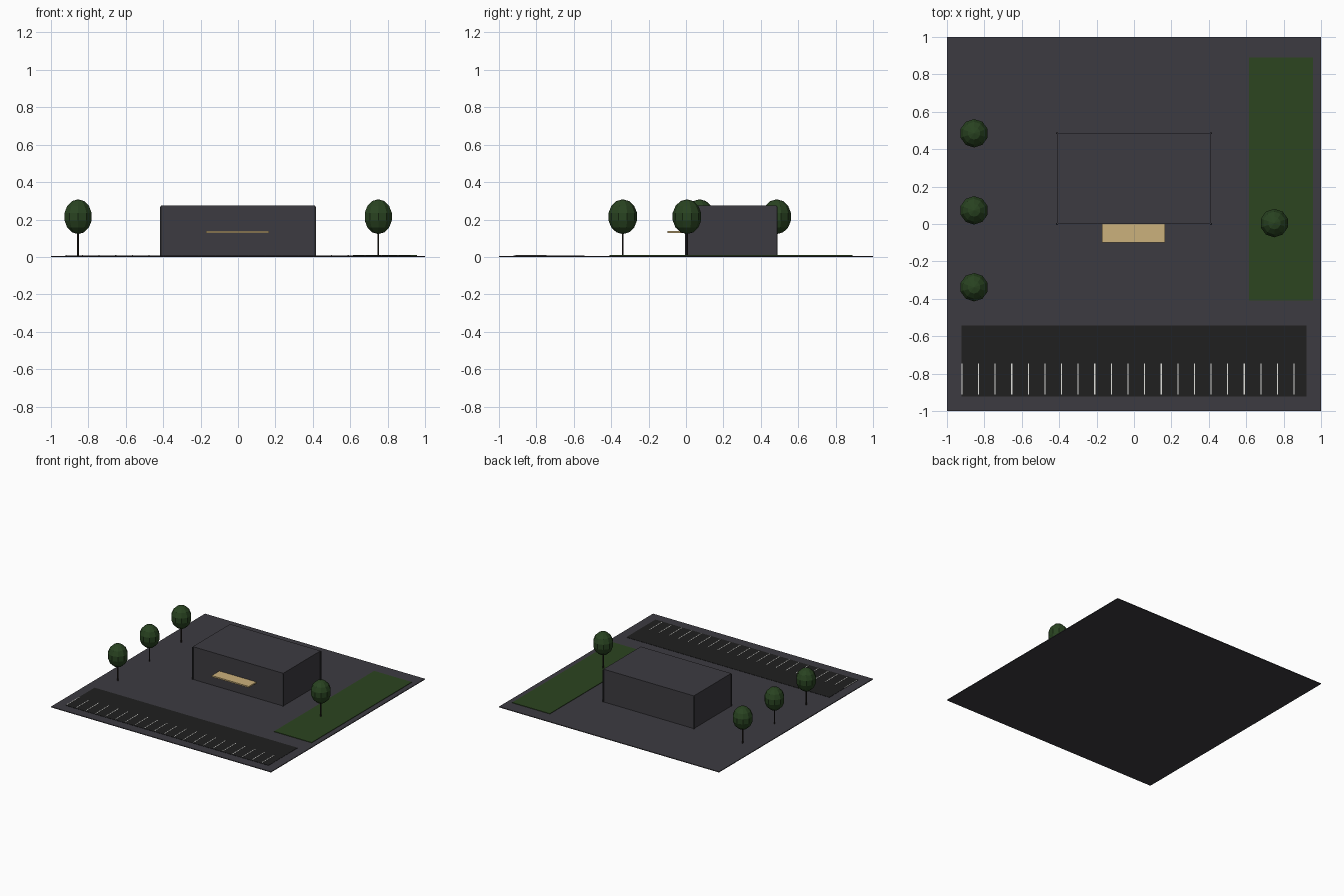
import bpy, bmesh, math

if "Cube" in bpy.data.objects:
    bpy.data.objects.remove(bpy.data.objects["Cube"])

def material(name, rgb):
    m = bpy.data.materials.new(name)
    m.diffuse_color = (*rgb, 1)
    m.use_nodes = True
    m.node_tree.nodes["Principled BSDF"].inputs["Base Color"].default_value = m.diffuse_color
    return m

CONCRETE = material("charcoal concrete", (0.046, 0.044, 0.053))
ASPHALT = material("black asphalt", (0.014, 0.014, 0.014))
WHITE = material("white paint", (0.75, 0.75, 0.72))
GRASS = material("lawn green", (0.025, 0.058, 0.014))
LEAF = material("leaf green", (0.022, 0.056, 0.015))
TAN = material("tan canopy", (0.60, 0.44, 0.20))
STEEL = material("dark steel", (0.025, 0.025, 0.029))
BARK = material("dark bark", (0.02, 0.016, 0.013))

def finish(name, bm, mat):
    bmesh.ops.recalc_face_normals(bm, faces=bm.faces)
    me = bpy.data.meshes.new(name)
    bm.to_mesh(me)
    bm.free()
    me.materials.append(mat)
    ob = bpy.data.objects.new(name, me)
    bpy.context.collection.objects.link(ob)
    return ob

def box(name, x0, x1, y0, y1, z0, z1, mat):
    bm = bmesh.new()
    bmesh.ops.create_cube(bm, size=1)
    for v in bm.verts:
        v.co = (x1 if v.co.x > 0 else x0, y1 if v.co.y > 0 else y0, z1 if v.co.z > 0 else z0)
    return finish(name, bm, mat)

# Site slab, car park and lawn
box("site_slab", -1, 1, -1, 1, 0, 0.006, CONCRETE)
box("car_park", -0.923, 0.923, -0.922, -0.543, 0.004, 0.008, ASPHALT)
box("lawn", 0.615, 0.957, -0.41, 0.89, 0.004, 0.010, GRASS)

# Parking bay lines
for i in range(21):
    x = -0.923 + i * 0.0888
    box(f"bay_line_{i + 1}", x, x + 0.006, -0.912, -0.745, 0.007, 0.0095, WHITE)

# Building with corner posts and entrance canopy
X, Y0, Y1 = 0.411, 0.0, 0.485
box("building", -X, X, Y0, Y1, 0.004, 0.275, CONCRETE)
for i, (x, y) in enumerate([(-X, Y0), (X, Y0), (-X, Y1), (X, Y1)]):
    box(f"corner_post_{i + 1}", x - 0.005, x + 0.005, y - 0.005, y + 0.005, 0.004, 0.27, STEEL)
box("entrance_canopy", -0.17, 0.167, -0.098, 0.0, 0.128, 0.139, TAN)

# Trees: thin trunk with a faceted oval crown
for i, (x, y) in enumerate([(-0.855, 0.485), (-0.855, 0.073), (-0.855, -0.338), (0.75, 0.005)]):
    bm = bmesh.new()
    bmesh.ops.create_cone(bm, cap_ends=True, segments=8, radius1=0.005, radius2=0.005, depth=0.15)
    trunk = finish(f"tree_trunk_{i + 1}", bm, BARK)
    trunk.location = (x, y, 0.079)
    bm = bmesh.new()
    bmesh.ops.create_uvsphere(bm, u_segments=10, v_segments=7, radius=1)
    bmesh.ops.scale(bm, vec=(0.078, 0.078, 0.093), verts=bm.verts)
    crown = finish(f"tree_crown_{i + 1}", bm, LEAF)
    crown.location = (x, y, 0.215)
